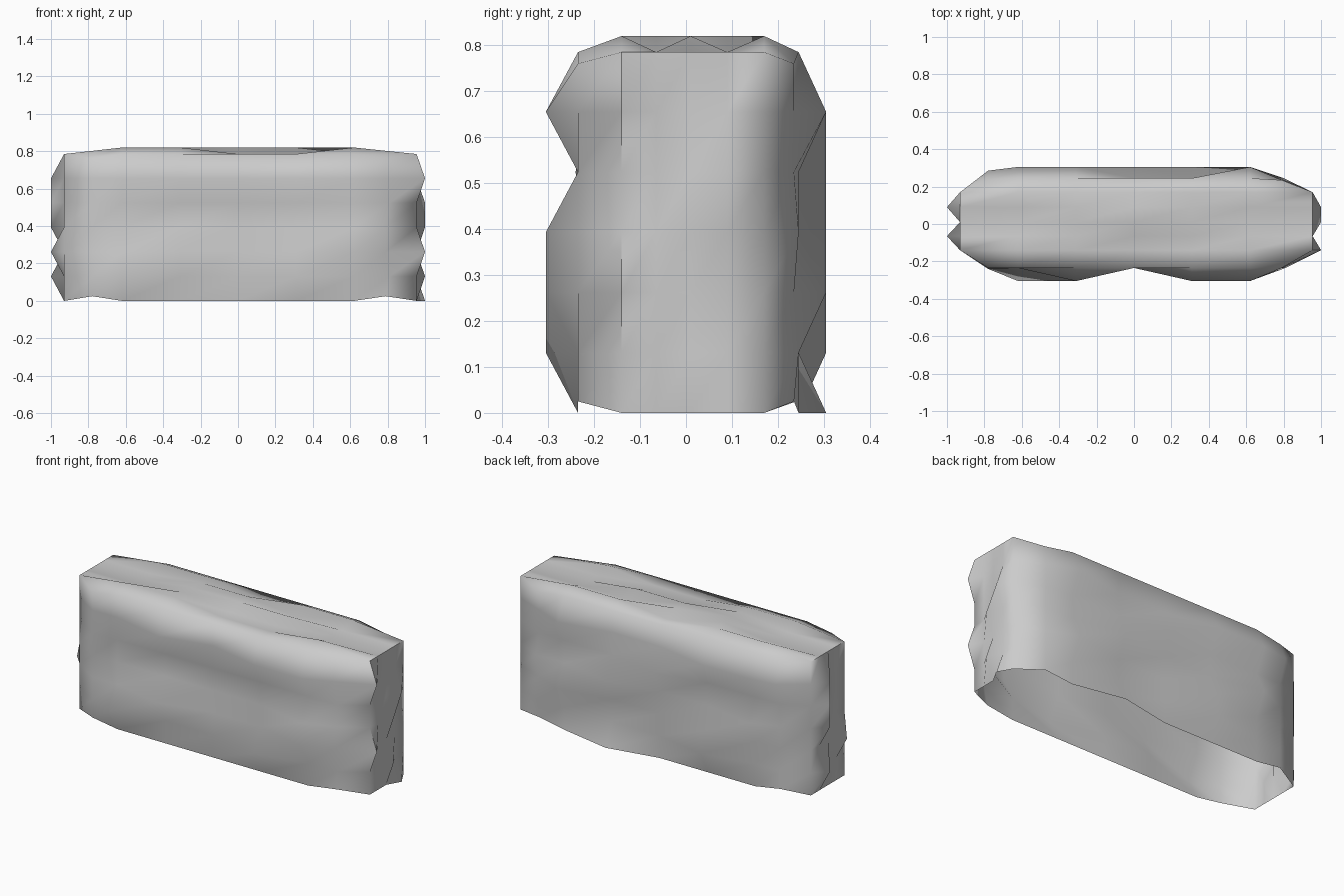
import bpy, bmesh

if "Cube" in bpy.data.objects:
    bpy.data.objects.remove(bpy.data.objects["Cube"])

XS = [-0.62, -0.31, 0.0, 0.31, 0.62]
END_Y = [-0.14, -0.065, 0.01, 0.09, 0.17]
LEVELS = [0.0, 0.131, 0.262, 0.393, 0.524, 0.655]
YF, YB, OUT_F, OUT_B = -0.235, 0.245, -0.305, 0.305

# Dent patterns per column (1 = bulged), one digit per level from the bottom up
FRONT = ["010000", "001001", "000000", "010001", "001101"]
BACK = ["000101", "011001", "000010", "100100", "001001"]
LEFT = ["000000", "001000", "000000", "010111", "000000"]
RIGHT = ["001001", "000000", "010100", "100010", "000000"]
# Bumps of the top, one row per END_Y
TOP = ["11001", "01000", "01110", "01100", "11011"]

columns = [((x, YF), (x, OUT_F), p) for x, p in zip(XS, FRONT)]
columns.append(((0.79, -0.235), (0.81, -0.235), "010010"))
columns += [((0.955, y), (1.0, y), p) for y, p in zip(END_Y, RIGHT)]
columns.append(((0.79, 0.235), (0.80, 0.245), "010100"))
columns += [((x, YB), (x, OUT_B), p) for x, p in zip(XS[::-1], BACK[::-1])]
columns.append(((-0.78, 0.24), (-0.78, 0.285), "000001"))
columns += [((-0.93, y), (-1.0, y), p) for y, p in zip(END_Y[::-1], LEFT[::-1])]
columns.append(((-0.78, -0.235), (-0.78, -0.24), "010010"))

bm = bmesh.new()

# Dented side walls, open at the bottom
rings = []
for k, z in enumerate(LEVELS):
    ring = []
    for inner, outer, p in columns:
        x, y = outer if p[k] == "1" else inner
        lift = 0.025 if k == 0 and 0.7 < abs(x) < 0.9 else 0
        ring.append(bm.verts.new((x, y, z + lift)))
    rings.append(ring)

# Shoulder where the walls turn into the top, lower at the four corners
shoulder = [bm.verts.new((i[0], i[1], 0.76 if 0.7 < abs(i[0]) < 0.9 else 0.785))
            for i, o, p in columns]
rings.append(shoulder)

n = len(columns)
for a, b in zip(rings, rings[1:]):
    for i in range(n):
        j = (i + 1) % n
        bm.faces.new((a[i], a[j], b[j], b[i]))

# Bumpy top: a 7 by 7 grid whose border is the shoulder
grid = [[None] * 7 for _ in range(7)]
border = [(0, c) for c in range(1, 7)] + [(r, 6) for r in range(1, 7)]
border += [(6, c) for c in range(5, -1, -1)] + [(r, 0) for r in range(5, -1, -1)]
for (r, c), v in zip(border, shoulder):
    grid[r][c] = v
for r, y in enumerate(END_Y):
    for c, x in enumerate(XS):
        z = 0.82 if TOP[r][c] == "1" else 0.785
        grid[r + 1][c + 1] = bm.verts.new((x, y, z))
for r in range(6):
    for c in range(6):
        bm.faces.new((grid[r][c], grid[r][c + 1], grid[r + 1][c + 1], grid[r + 1][c]))
bmesh.ops.recalc_face_normals(bm, faces=bm.faces[:])

mesh = bpy.data.meshes.new("dented_cover")
bm.to_mesh(mesh)
bm.free()
cover = bpy.data.objects.new("dented_cover", mesh)
bpy.context.collection.objects.link(cover)
cover.select_set(True)
bpy.context.view_layer.objects.active = cover
bpy.ops.object.shade_smooth_by_angle(angle=1.25)
